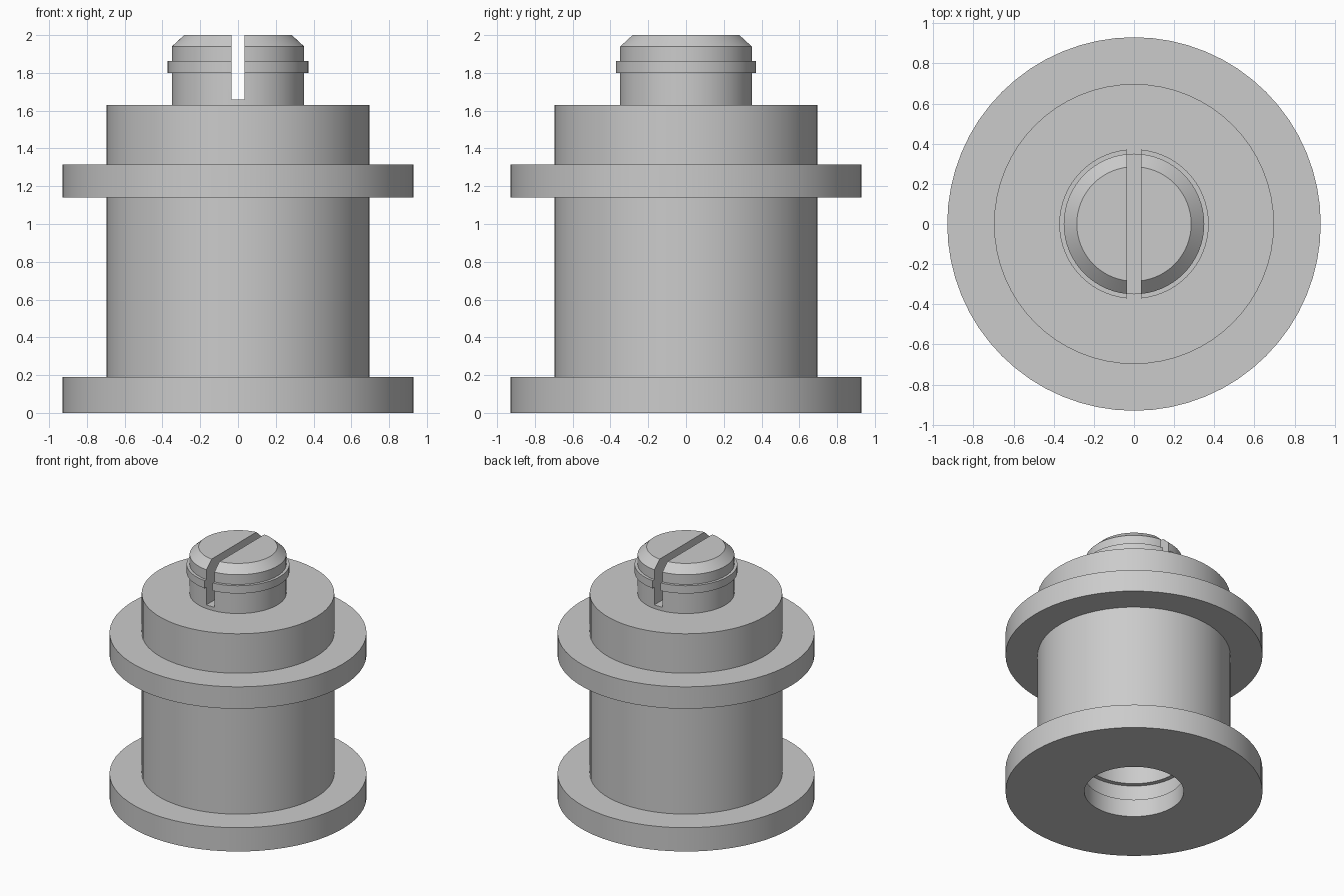
import bpy, bmesh, math

if "Cube" in bpy.data.objects:
    bpy.data.objects.remove(bpy.data.objects["Cube"])

SEGMENTS = 64

grey = bpy.data.materials.new("light grey")
grey.diffuse_color = (0.6, 0.6, 0.6, 1)
grey.use_nodes = True
grey.node_tree.nodes["Principled BSDF"].inputs["Base Color"].default_value = grey.diffuse_color


def lathe(name, profile):
    """Revolve (radius, z) points around the z axis into a closed solid."""
    bm = bmesh.new()
    verts = [bm.verts.new((r, 0, z)) for r, z in profile]
    edges = [bm.edges.new(pair) for pair in zip(verts, verts[1:])]
    bmesh.ops.spin(bm, geom=verts + edges, cent=(0, 0, 0), axis=(0, 0, 1),
                   angle=math.tau, steps=SEGMENTS, use_duplicate=False)
    bmesh.ops.remove_doubles(bm, verts=bm.verts, dist=0.0005)
    bmesh.ops.recalc_face_normals(bm, faces=bm.faces)
    mesh = bpy.data.meshes.new(name)
    bm.to_mesh(mesh)
    bm.free()
    obj = bpy.data.objects.new(name, mesh)
    bpy.context.collection.objects.link(obj)
    mesh.materials.append(grey)
    return obj


# Socket under the base, with a snap groove in its wall
socket = [(0, 0.5), (0.36, 0.5), (0.36, 0.275), (0.395, 0.275),
          (0.395, 0.14), (0.36, 0.14), (0.36, 0)]
# Base flange, barrel, upper flange and shoulder
barrel = [(0.93, 0), (0.93, 0.19), (0.697, 0.19), (0.697, 1.14),
          (0.93, 1.14), (0.93, 1.315), (0.697, 1.315), (0.697, 1.63)]
# Plug with a snap ring and chamfered top
plug = [(0.35, 1.63), (0.35, 1.80), (0.372, 1.80), (0.372, 1.862),
        (0.35, 1.862), (0.35, 1.94), (0.285, 2.0), (0, 2.0)]
spool = lathe("spool_with_plug", socket + barrel + plug)

# Slot through the plug, running front to back
bpy.ops.mesh.primitive_cube_add(size=1, location=(0, 0, 1.91))
cutter = bpy.context.object
cutter.name = "slot_cutter"
cutter.scale = (0.07, 1.0, 0.5)
cutter.data.materials.append(grey)
cutter.hide_render = True

cut = spool.modifiers.new("slot", 'BOOLEAN')
cut.operation = 'DIFFERENCE'
cut.solver = 'EXACT'
cut.object = cutter

# Apply the cut, then smooth the round walls and keep the rims sharp
bpy.ops.object.select_all(action='DESELECT')
bpy.context.view_layer.objects.active = spool
spool.select_set(True)
bpy.ops.object.modifier_apply(modifier="slot")
bpy.data.objects.remove(cutter)
bpy.ops.object.shade_smooth_by_angle(angle=math.radians(30))
